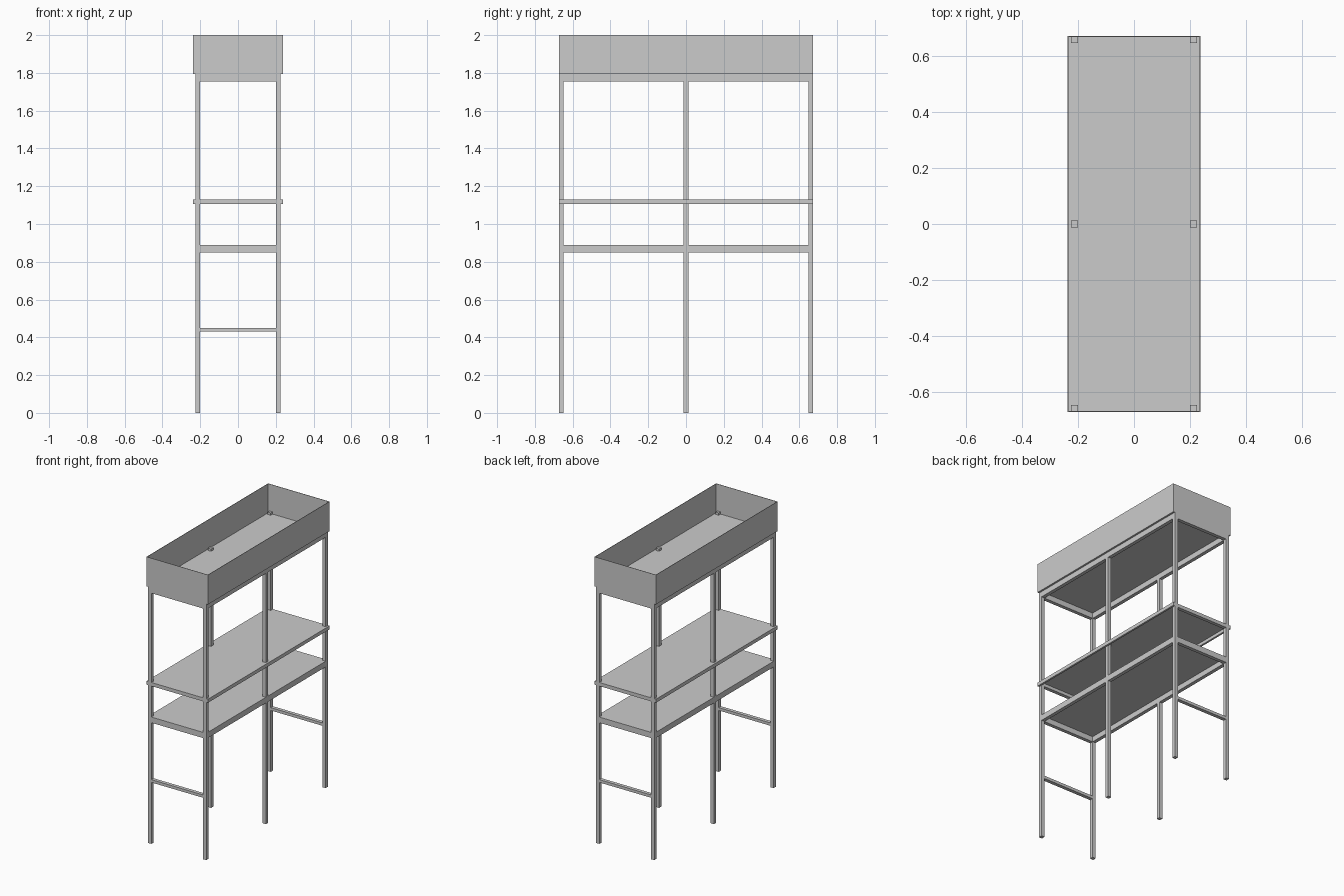
import bpy, bmesh

if "Cube" in bpy.data.objects:
    bpy.data.objects.remove(bpy.data.objects["Cube"])

HX, HY = 0.238, 0.6725      # half size of tray and shelf
P = 0.025                   # post width
PX, PY = 0.2125, 0.66       # post centres
T = 0.003                   # sheet thickness


def box(name, x, y, z):
    """Box from (min, max) ranges on each axis."""
    bm = bmesh.new()
    bmesh.ops.create_cube(bm, size=1)
    for v in bm.verts:
        v.co = [r[0] if c < 0 else r[1] for c, r in zip(v.co, (x, y, z))]
    mesh = bpy.data.meshes.new(name)
    bm.to_mesh(mesh)
    bm.free()
    ob = bpy.data.objects.new(name, mesh)
    bpy.context.collection.objects.link(ob)
    return ob


def around(c, w=P):
    return (c - w / 2, c + w / 2)


inner_x = (-PX + P / 2, PX - P / 2)

# Six posts, poking slightly through the tray floor
for sx in (-1, 1):
    for y in (-PY, 0, PY):
        box("post", around(sx * PX), around(y), (0, 1.812))

# Rail frames under the lower shelf and the tray
for label, z in (("lower", (0.848, 0.888)), ("upper", (1.755, 1.793))):
    for s in (-1, 1):
        box(label + "_end_rail", inner_x, around(s * PY), z)
        y = sorted((s * P / 2, s * (PY - P / 2)))
        for sx in (-1, 1):
            box(label + "_side_rail", around(sx * PX), y, z)

# Lower shelf panel
box("lower_shelf", (-PX, PX), (-PY, PY), (0.888 - T, 0.888))

# Middle shelf: side strips outside the posts, end rails and panel
mid = (1.105, 1.13)
for s in (-1, 1):
    box("middle_side_strip", sorted((s * (PX + P / 2), s * HX)), (-HY, HY), mid)
    box("middle_end_rail", inner_x, around(s * PY), mid)
box("middle_shelf", (-HX + 0.005, HX - 0.005), (-PY, PY), (1.13 - T, 1.13))

# Foot rails at both ends
for s in (-1, 1):
    box("foot_rail", inner_x, around(s * PY), (0.43, 0.45))

# Open tray: floor and thin walls
box("tray_floor", (-HX, HX), (-HY, HY), (1.793, 1.793 + T))
for s in (-1, 1):
    box("tray_side_wall", sorted((s * (HX - T), s * HX)), (-HY, HY), (1.796, 2))
    box("tray_end_wall", (-HX + T, HX - T), sorted((s * (HY - T), s * HY)), (1.796, 2))
